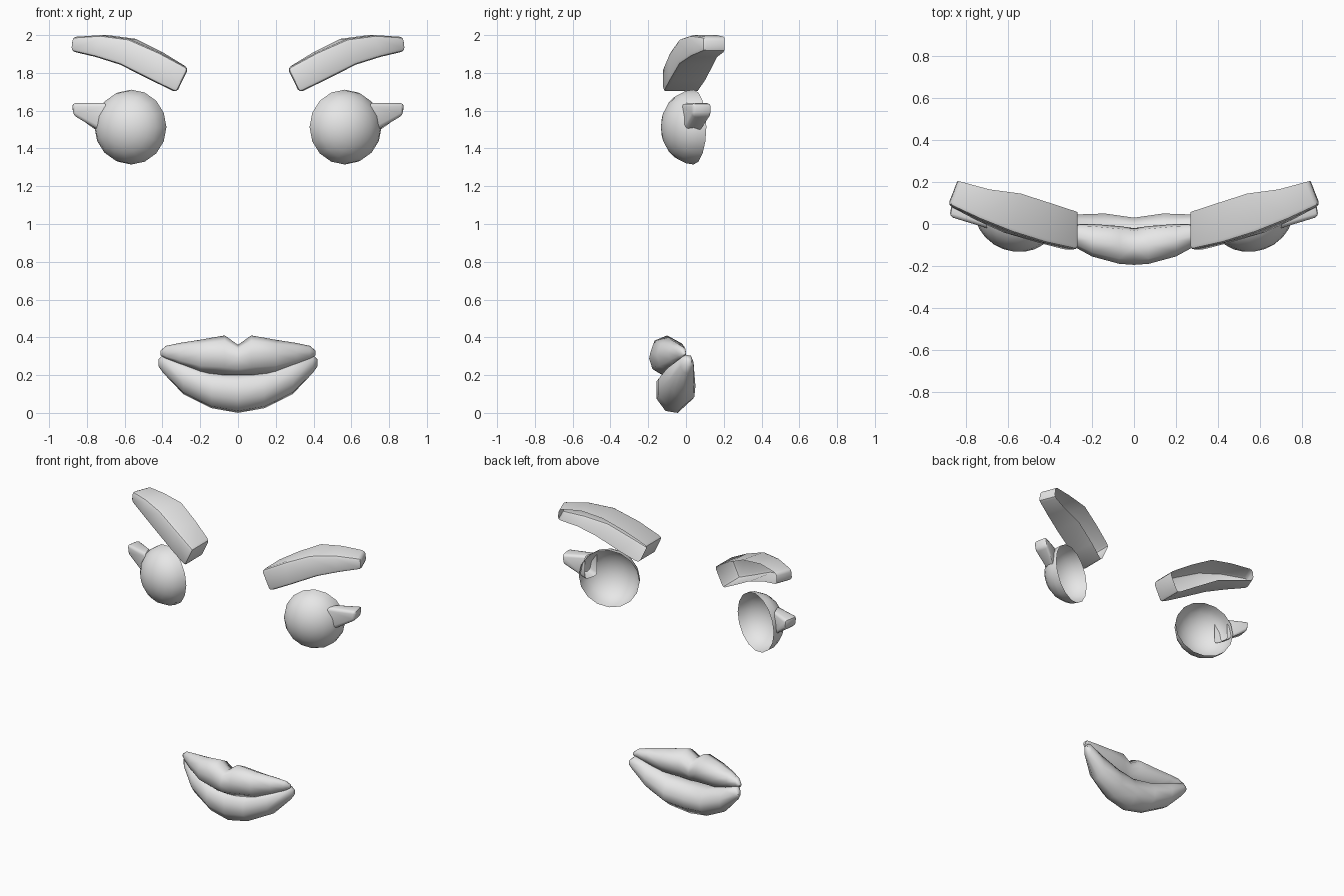
import bpy, bmesh, math
from mathutils import Matrix, Vector

if "Cube" in bpy.data.objects:
    bpy.data.objects.remove(bpy.data.objects["Cube"])

grey = bpy.data.materials.new("plain grey")
grey.diffuse_color = (0.8, 0.8, 0.8, 1)
grey.use_nodes = True
grey.node_tree.nodes["Principled BSDF"].inputs["Base Color"].default_value = grey.diffuse_color


def finish(name, bm, angle):
    """Turn a right-hand half into a smooth, mirrored object."""
    mesh = bpy.data.meshes.new(name)
    bm.to_mesh(mesh)
    bm.free()
    obj = bpy.data.objects.new(name, mesh)
    bpy.context.collection.objects.link(obj)
    mesh.materials.append(grey)
    bpy.ops.object.select_all(action='DESELECT')
    obj.select_set(True)
    bpy.context.view_layer.objects.active = obj
    bpy.ops.object.shade_smooth_by_angle(angle=math.radians(angle))
    mirror = obj.modifiers.new("mirror", 'MIRROR')
    mirror.merge_threshold = 0.001


def loft(rings, closed, cap_start, cap_end, bevel=0):
    """Skin a row of cross-sections, optionally capped and bevelled."""
    bm = bmesh.new()
    rows = [[bm.verts.new(p) for p in ring] for ring in rings]
    n = len(rows[0])
    for a, b in zip(rows, rows[1:]):
        for i in range(n if closed else n - 1):
            j = (i + 1) % n
            bm.faces.new((a[i], a[j], b[j], b[i]))
    if cap_start:
        bm.faces.new(rows[0])
    if cap_end:
        bm.faces.new(rows[-1])
    bmesh.ops.recalc_face_normals(bm, faces=bm.faces[:])
    if bevel:
        corners = [e for e in bm.edges if len(e.link_faces) == 2
                   and e.calc_face_angle() > math.radians(40)]
        bmesh.ops.bevel(bm, geom=corners, offset=bevel, segments=2,
                        profile=0.5, affect='EDGES', clamp_overlap=True)
    return bm


# Eyebrows: curved troughs, open at the back
# top x, top z, bottom x, bottom z, front y, back y, back x shift
brow = [(0.262, 1.825, 0.325, 1.695, -0.125, 0.055, 0.0),
        (0.42, 1.91, 0.46, 1.76, -0.09, 0.10, -0.02),
        (0.58, 1.98, 0.63, 1.845, -0.04, 0.145, -0.04),
        (0.73, 2.00, 0.76, 1.885, 0.02, 0.165, -0.04),
        (0.882, 1.99, 0.89, 1.915, 0.09, 0.205, -0.045)]
rings = [[(xt + s, yb, zt), (xt, yf, zt), (xb, yf, zb), (xb + s, yb, zb)]
         for xt, zt, xb, zb, yf, yb, s in brow]
finish("eyebrows", loft(rings, False, True, True, 0.02), 40)

# Eyes: open half domes turned outwards
bm = bmesh.new()
bmesh.ops.create_uvsphere(bm, u_segments=16, v_segments=12, radius=1)
bmesh.ops.delete(bm, geom=[v for v in bm.verts if v.co.z < -0.01],
                 context='VERTS')
place = (Matrix.Translation((0.565, 0.04, 1.513))
         @ Matrix.Rotation(math.radians(20), 4, 'Z')
         @ Matrix.Rotation(math.radians(90), 4, 'X')
         @ Matrix.Diagonal((0.198, 0.198, 0.17, 1)))
bmesh.ops.transform(bm, matrix=place, verts=bm.verts[:])
finish("eyes", bm, 60)

# Eye corners: tapered plugs, open inside the eye
base = [(0.70, -0.02, 1.64), (0.70, -0.02, 1.48),
        (0.73, 0.07, 1.475), (0.73, 0.07, 1.64)]
tip = [(0.882, 0.035, 1.64), (0.875, 0.035, 1.575),
       (0.855, 0.138, 1.575), (0.865, 0.138, 1.64)]
finish("eye_corners", loft([base, tip], True, False, True, 0.018), 50)


def lip(name, profile, stations):
    """Sweep a unit profile (front-back, bottom-top) out from the middle."""
    rings = [[(x, yf + u * (yb - yf), zb + v * (zt - zb)) for u, v in profile]
             for x, yf, yb, zb, zt in stations]
    finish(name, loft(rings, True, False, True), 65)


# Lips: x, front y, back y, bottom z, top z
lip("upper_lip",
    [(0, 0.55), (0.1, 0.2), (0.4, 0), (0.8, 0.15),
     (1, 0.5), (0.93, 0.8), (0.5, 1), (0.13, 0.87)],
    [(0, -0.195, -0.02, 0.20, 0.36), (0.07, -0.19, -0.01, 0.20, 0.41),
     (0.20, -0.155, 0, 0.215, 0.387), (0.31, -0.095, 0, 0.255, 0.37),
     (0.38, -0.05, 0, 0.285, 0.355), (0.41, -0.025, 0, 0.305, 0.33)])
lip("lower_lip",
    [(0, 0.35), (0, 0.8), (0.35, 1), (0.8, 0.95),
     (1, 0.6), (0.97, 0.3), (0.6, 0), (0.25, 0.05)],
    [(0, -0.155, 0.03, 0, 0.21), (0.14, -0.145, 0.05, 0.025, 0.22),
     (0.29, -0.10, 0.045, 0.10, 0.27), (0.395, -0.03, 0.04, 0.21, 0.308),
     (0.42, 0, 0.03, 0.245, 0.285)])
